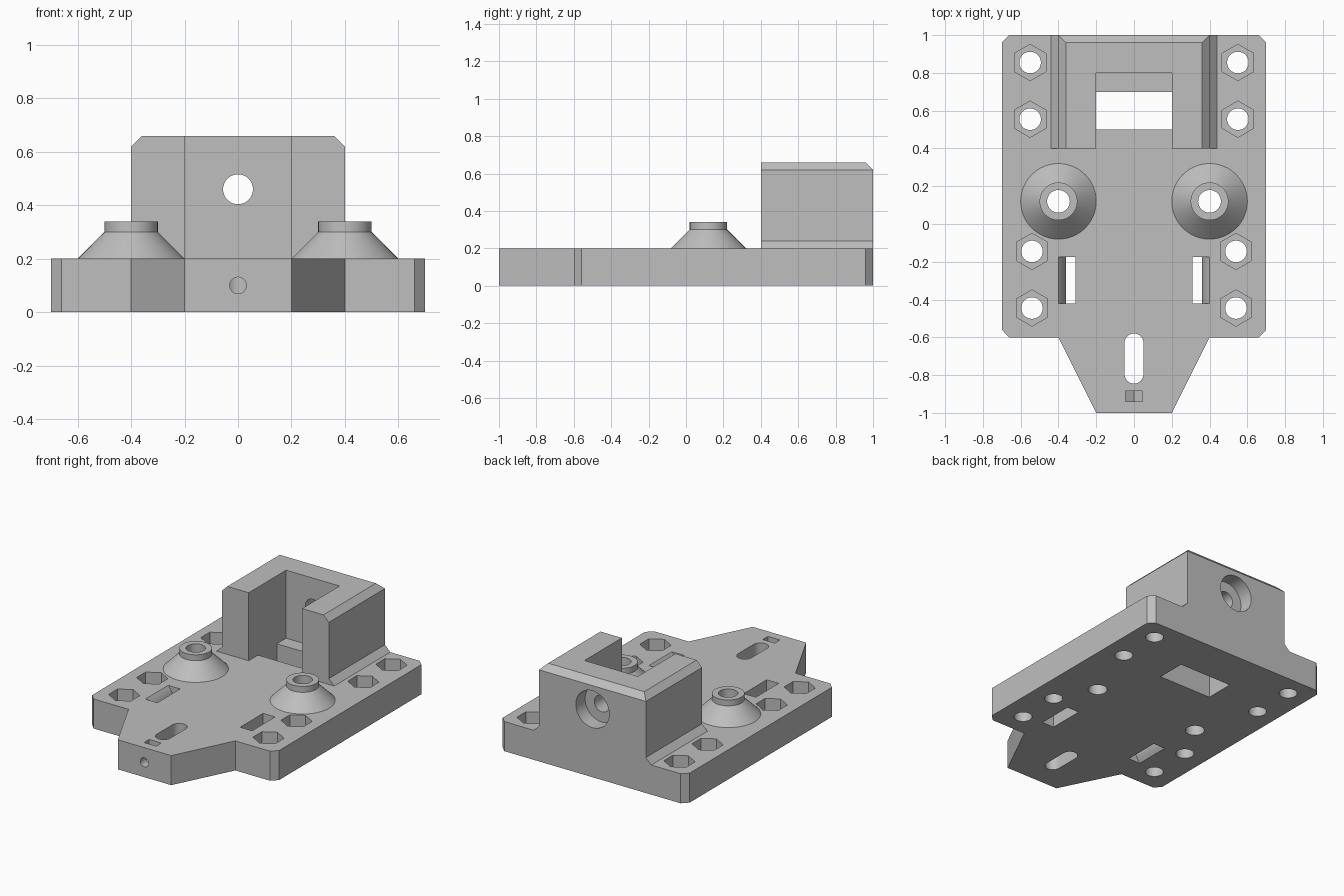
import bpy, bmesh
from math import sin, cos, pi, radians, hypot
from mathutils import Vector

if "Cube" in bpy.data.objects:
    bpy.data.objects.remove(bpy.data.objects["Cube"], do_unlink=True)

grey = bpy.data.materials.new("plain_grey")
grey.use_nodes = True
grey.diffuse_color = (0.52, 0.52, 0.52, 1)
grey.node_tree.nodes["Principled BSDF"].inputs["Base Color"].default_value = (0.52, 0.52, 0.52, 1)


def finish(name, bm):
    bmesh.ops.recalc_face_normals(bm, faces=bm.faces)
    mesh = bpy.data.meshes.new(name)
    bm.to_mesh(mesh)
    bm.free()
    mesh.materials.append(grey)
    obj = bpy.data.objects.new(name, mesh)
    bpy.context.scene.collection.objects.link(obj)
    return obj


def prism(name, points, lo, hi, axis="z"):
    """Extrude a 2D outline from lo to hi along an axis."""
    place = {"x": lambda u, v, w: (w, u, v),
             "y": lambda u, v, w: (u, w, v),
             "z": lambda u, v, w: (u, v, w)}[axis]
    bm = bmesh.new()
    a = [bm.verts.new(place(u, v, lo)) for u, v in points]
    b = [bm.verts.new(place(u, v, hi)) for u, v in points]
    bm.faces.new(a)
    bm.faces.new(b)
    for i in range(len(a)):
        j = (i + 1) % len(a)
        bm.faces.new((a[i], a[j], b[j], b[i]))
    return finish(name, bm)


def ring(u, v, r, n=48, turn=0.0):
    return [(u + r * cos(turn + 2 * pi * i / n), v + r * sin(turn + 2 * pi * i / n)) for i in range(n)]


def rect(u0, u1, v0, v1):
    return [(u0, v0), (u1, v0), (u1, v1), (u0, v1)]


def mirrored(half):
    """Close a right-hand half outline with its mirror image."""
    return half + [(-u, v) for u, v in reversed(half)]


def lathe(name, profile, x, y, n=64):
    bm = bmesh.new()
    vs = [bm.verts.new((x + r, y, z)) for r, z in profile]
    es = [bm.edges.new(pair) for pair in zip(vs, vs[1:])]
    bmesh.ops.spin(bm, geom=vs + es, cent=(x, y, 0), axis=(0, 0, 1), angle=2 * pi, steps=n)
    bmesh.ops.remove_doubles(bm, verts=bm.verts, dist=1e-4)
    return finish(name, bm)


def combine(target, tool, operation="DIFFERENCE"):
    tool.hide_render = True
    mod = target.modifiers.new("combine", "BOOLEAN")
    mod.operation = operation
    mod.solver = "EXACT"
    mod.object = tool
    bpy.context.view_layer.objects.active = target
    bpy.ops.object.modifier_apply(modifier=mod.name)
    bpy.data.objects.remove(tool, do_unlink=True)


# Base plate with chamfered corners and tapered nose
plate = prism("mounting_plate", mirrored([
    (0.2, -1), (0.4, -0.6), (0.66, -0.6), (0.7, -0.56), (0.7, 0.96), (0.66, 1)]), 0, 0.2)

# U-shaped housing with flared foot and chamfered top, rooted in the plate
housing = prism("housing", mirrored([
    (0.44, 0.1), (0.44, 0.2), (0.4, 0.24), (0.4, 0.62), (0.36, 0.66)]), 0.4, 1, "y")
combine(housing, prism("rear_chamfer", [(0.94, 0.68), (1.02, 0.6), (1.02, 0.68)], -1, 1, "x"))
combine(housing, prism("housing_cavity", rect(-0.2, 0.2, 0.3, 0.8), 0, 0.9))
combine(plate, housing, "UNION")

# Conical bosses
for x in (-0.4, 0.4):
    boss = lathe("boss", [(0, 0.1), (0.3, 0.1), (0.1, 0.3), (0.1, 0.34), (0, 0.34)], x, 0.12)
    combine(plate, boss, "UNION")
    combine(plate, prism("boss_bore", ring(x, 0.12, 0.06), -0.1, 0.5))

# Bolt holes with hexagonal nut pockets
for side in (-1, 1):
    for x, y in ((0.55, 0.855), (0.55, 0.555), (0.54, -0.145), (0.54, -0.445)):
        combine(plate, prism("nut_pocket", ring(side * x, y, 0.096, 6, pi / 6), 0.08, 0.3))
        combine(plate, prism("bolt_hole", ring(side * x, y, 0.057, 40), -0.1, 0.15))

# Strap slots whose outer wall bulges inward at mid height
r, cx = 0.145, 0.505
arc = [(cx - (r * r - (z - 0.1) ** 2) ** 0.5, z) for z in [0.2 * i / 12 for i in range(13)]]
for side in (-1, 1):
    outline = [(0.31, -0.05), (0.4, -0.05)] + arc + [(0.4, 0.25), (0.31, 0.25)]
    combine(plate, prism("strap_slot", [(side * u, v) for u, v in outline], -0.42, -0.175, "y"))

# Window through the plate inside the housing
combine(plate, prism("floor_window", rect(-0.2, 0.2, 0.5, 0.7), -0.1, 0.3))

# Rear wall hole with counterbore
combine(plate, prism("rear_hole", ring(0, 0.46, 0.056), 0.7, 1.1, "y"))
combine(plate, prism("rear_counterbore", ring(0, 0.46, 0.125), 0.9, 1.1, "y"))

# Nose: rounded adjustment slot, screw hole and captive nut slot
cap = [(0.05 * cos(pi * i / 16), 0.05 * sin(pi * i / 16)) for i in range(17)]
slot = [(u, -0.63 + v) for u, v in cap] + [(-u, -0.795 - v) for u, v in cap]
combine(plate, prism("nose_slot", slot, -0.1, 0.3))
combine(plate, prism("nose_screw_hole", ring(0, 0.1, 0.031, 32), -1.1, -0.75, "y"))
combine(plate, prism("nose_nut_slot", [
    (0, 0.048), (0.045, 0.074), (0.045, 0.3), (-0.045, 0.3), (-0.045, 0.074)], -0.94, -0.885, "y"))

# Smooth round walls, keep edges sharp
bpy.ops.object.select_all(action="DESELECT")
plate.select_set(True)
bpy.context.view_layer.objects.active = plate
bpy.ops.object.shade_smooth_by_angle(angle=radians(25))
